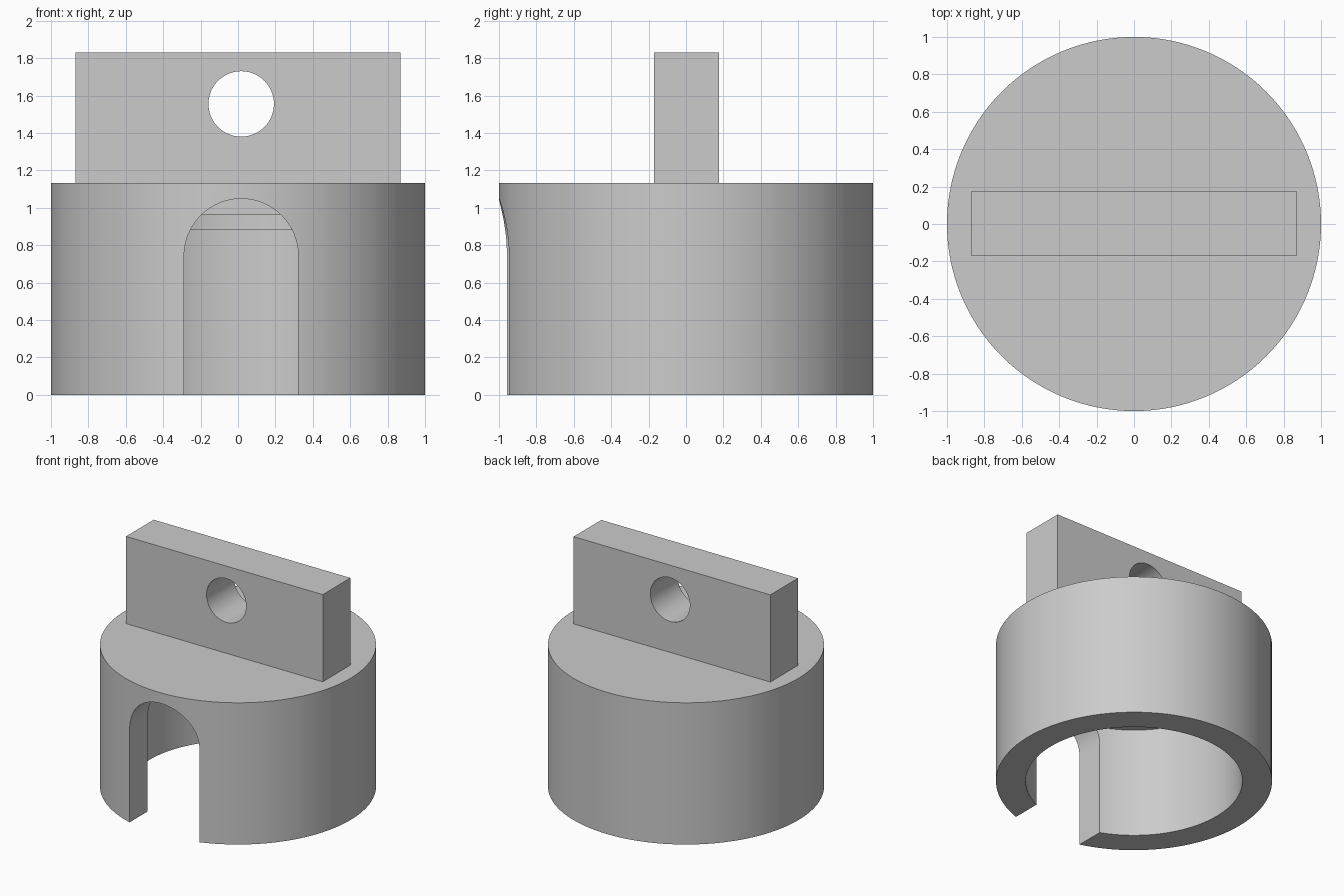
import bpy, bmesh, math

default = bpy.data.objects.get("Cube")
if default:
    bpy.data.objects.remove(default, do_unlink=True)

grey = bpy.data.materials.new("plain grey")
grey.use_nodes = True
colour = (0.6, 0.6, 0.6, 1)
grey.diffuse_color = colour
grey.node_tree.nodes["Principled BSDF"].inputs["Base Color"].default_value = colour

OFFSET = 0.017      # slot and hole sit slightly off centre
TOP = 1.133         # height of the cup


def make_object(name, bm):
    bmesh.ops.recalc_face_normals(bm, faces=bm.faces)
    mesh = bpy.data.meshes.new(name)
    bm.to_mesh(mesh)
    bm.free()
    mesh.materials.append(grey)
    obj = bpy.data.objects.new(name, mesh)
    bpy.context.collection.objects.link(obj)
    return obj


def lathe(name, profile, steps=128):
    """Revolve an (r, z) outline that starts and ends on the axis."""
    bm = bmesh.new()
    verts = [bm.verts.new((r, 0, z)) for r, z in profile]
    edges = [bm.edges.new(pair) for pair in zip(verts, verts[1:])]
    bmesh.ops.spin(bm, geom=verts + edges, cent=(0, 0, 0), axis=(0, 0, 1),
                   angle=math.tau, steps=steps)
    bmesh.ops.remove_doubles(bm, verts=bm.verts, dist=0.0001)
    return make_object(name, bm)


def prism(name, outline, y0, y1):
    """Extrude an (x, z) outline along y."""
    bm = bmesh.new()
    face = bm.faces.new([bm.verts.new((x, y0, z)) for x, z in outline])
    new = bmesh.ops.extrude_face_region(bm, geom=[face])["geom"]
    bmesh.ops.translate(bm, vec=(0, y1 - y0, 0),
                        verts=[v for v in new if isinstance(v, bmesh.types.BMVert)])
    return make_object(name, bm)


def arc(cx, cz, r, degrees, steps):
    return [(cx + r * math.cos(math.radians(degrees) * i / steps),
             cz + r * math.sin(math.radians(degrees) * i / steps))
            for i in range(steps + 1)]


def cut(obj, cutter):
    cutter.hide_render = True
    mod = obj.modifiers.new("cut", 'BOOLEAN')
    mod.operation = 'DIFFERENCE'
    mod.solver = 'EXACT'
    mod.object = cutter
    bpy.context.view_layer.objects.active = obj
    bpy.ops.object.modifier_apply(modifier=mod.name)
    bpy.data.objects.remove(cutter, do_unlink=True)


# Hollow cup, with a shallow stepped recess in its ceiling
cup = lathe("cup", [(0, TOP), (1, TOP), (1, 0), (0.785, 0), (0.785, 0.88),
                    (0.745, 0.88), (0.745, 0.963), (0, 0.963)])

# Arched slot through the front wall
w = 0.305
arch = arc(OFFSET, 0.743, w, 180, 48) + [(OFFSET - w, -0.1), (OFFSET + w, -0.1)]
cut(cup, prism("slot_cutter", arch, -1.2, 0))

# Upright tab with a round hole
tab = prism("tab", [(-0.87, TOP), (0.87, TOP), (0.87, 1.83), (-0.87, 1.83)],
            -0.172, 0.177)
cut(tab, prism("hole_cutter", arc(OFFSET, 1.555, 0.175, 360, 64)[:-1], -0.5, 0.5))

# Smooth curved walls, crisp rims
for obj in (cup, tab):
    bpy.ops.object.select_all(action='DESELECT')
    obj.select_set(True)
    bpy.context.view_layer.objects.active = obj
    bpy.ops.object.shade_smooth_by_angle(angle=math.radians(30))
